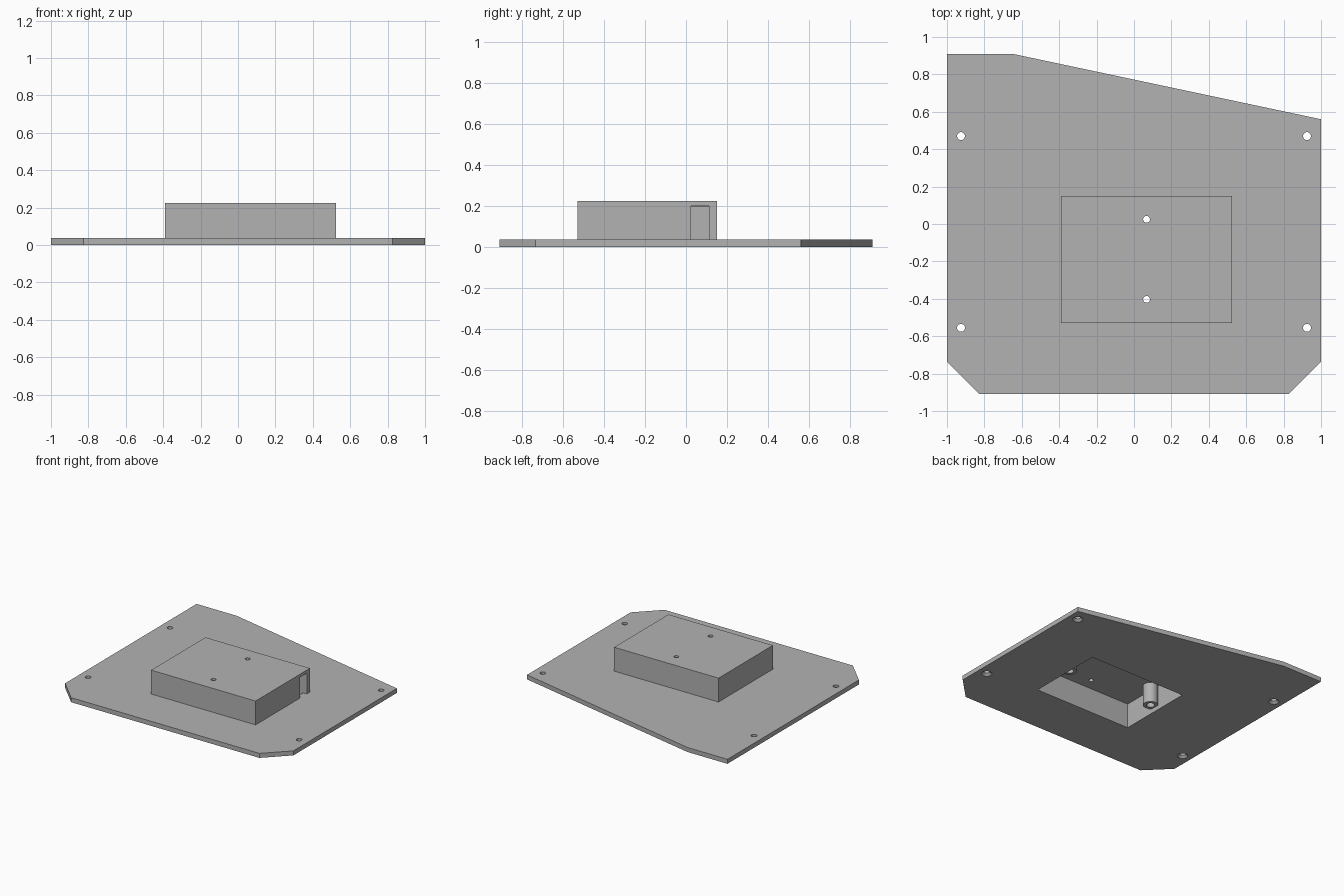
import bpy, bmesh, math

if "Cube" in bpy.data.objects:
    bpy.data.objects.remove(bpy.data.objects["Cube"])

grey = bpy.data.materials.new("plain grey")
grey.diffuse_color = (0.45, 0.45, 0.45, 1)
grey.use_nodes = True
grey.node_tree.nodes["Principled BSDF"].inputs["Base Color"].default_value = grey.diffuse_color


def prism(name, outline, z0, z1):
    """Extrude a flat outline between two heights."""
    bm = bmesh.new()
    face = bm.faces.new([bm.verts.new((x, y, z0)) for x, y in outline])
    ext = bmesh.ops.extrude_face_region(bm, geom=[face])
    for v in ext["geom"]:
        if isinstance(v, bmesh.types.BMVert):
            v.co.z = z1
    bmesh.ops.recalc_face_normals(bm, faces=bm.faces)
    return finish(name, bm)


def box(name, x0, x1, y0, y1, z0, z1):
    return prism(name, [(x0, y0), (x1, y0), (x1, y1), (x0, y1)], z0, z1)


def cone(name, x, y, z0, z1, r0, r1, sides=32):
    bm = bmesh.new()
    bmesh.ops.create_cone(bm, cap_ends=True, segments=sides,
                          radius1=r0, radius2=r1, depth=z1 - z0)
    bmesh.ops.translate(bm, verts=bm.verts, vec=(x, y, (z0 + z1) / 2))
    return finish(name, bm)


def finish(name, bm):
    me = bpy.data.meshes.new(name)
    bm.to_mesh(me)
    bm.free()
    me.materials.append(grey)
    ob = bpy.data.objects.new(name, me)
    bpy.context.collection.objects.link(ob)
    return ob


def combine(target, other, op):
    """Apply a boolean and remove the helper."""
    mod = target.modifiers.new(op, 'BOOLEAN')
    mod.operation, mod.solver, mod.object = op, 'EXACT', other
    bpy.context.view_layer.objects.active = target
    bpy.ops.object.modifier_apply(modifier=mod.name)
    bpy.data.objects.remove(other)


PLATE = 0.036
CEILING = 0.196

# Base plate with clipped corners and a sloping back edge
body = prism("cover_plate", [(-1, 0.91), (-1, -0.735), (-0.825, -0.91),
                             (0.825, -0.91), (1, -0.735), (1, 0.56),
                             (-0.65, 0.91)], 0, PLATE)

# Raised housing, hollow from below
combine(body, box("housing", -0.39, 0.525, -0.53, 0.15, 0.01, 0.225), 'UNION')
combine(body, box("cavity", -0.357, 0.492, -0.497, 0.117, -0.1, CEILING), 'DIFFERENCE')

# Cable slot in the right wall
combine(body, box("slot", 0.47, 0.6, 0.025, 0.112, PLATE, 0.2), 'DIFFERENCE')

# Screw bosses hanging inside the housing
for x in (-0.315, 0.45):
    combine(body, cone("boss", x, -0.19, PLATE, 0.21, 0.054, 0.054), 'UNION')
    combine(body, cone("boss_hole", x, -0.19, 0, 0.18, 0.03, 0.03), 'DIFFERENCE')

# Two holes through the housing top
for y in (0.025, -0.403):
    combine(body, cone("top_hole", 0.067, y, 0.15, 0.3, 0.018, 0.018), 'DIFFERENCE')

# Countersunk mounting holes in the plate
for x in (-0.925, 0.925):
    for y in (0.47, -0.555):
        combine(body, cone("hole", x, y, -0.1, 0.1, 0.021, 0.021), 'DIFFERENCE')
        combine(body, cone("countersink", x, y, -0.01, 0.02, 0.048, 0.018), 'DIFFERENCE')

# Smooth the round walls, keep hard edges
bpy.ops.object.select_all(action='DESELECT')
body.select_set(True)
bpy.context.view_layer.objects.active = body
bpy.ops.object.shade_smooth_by_angle(angle=math.radians(30))
